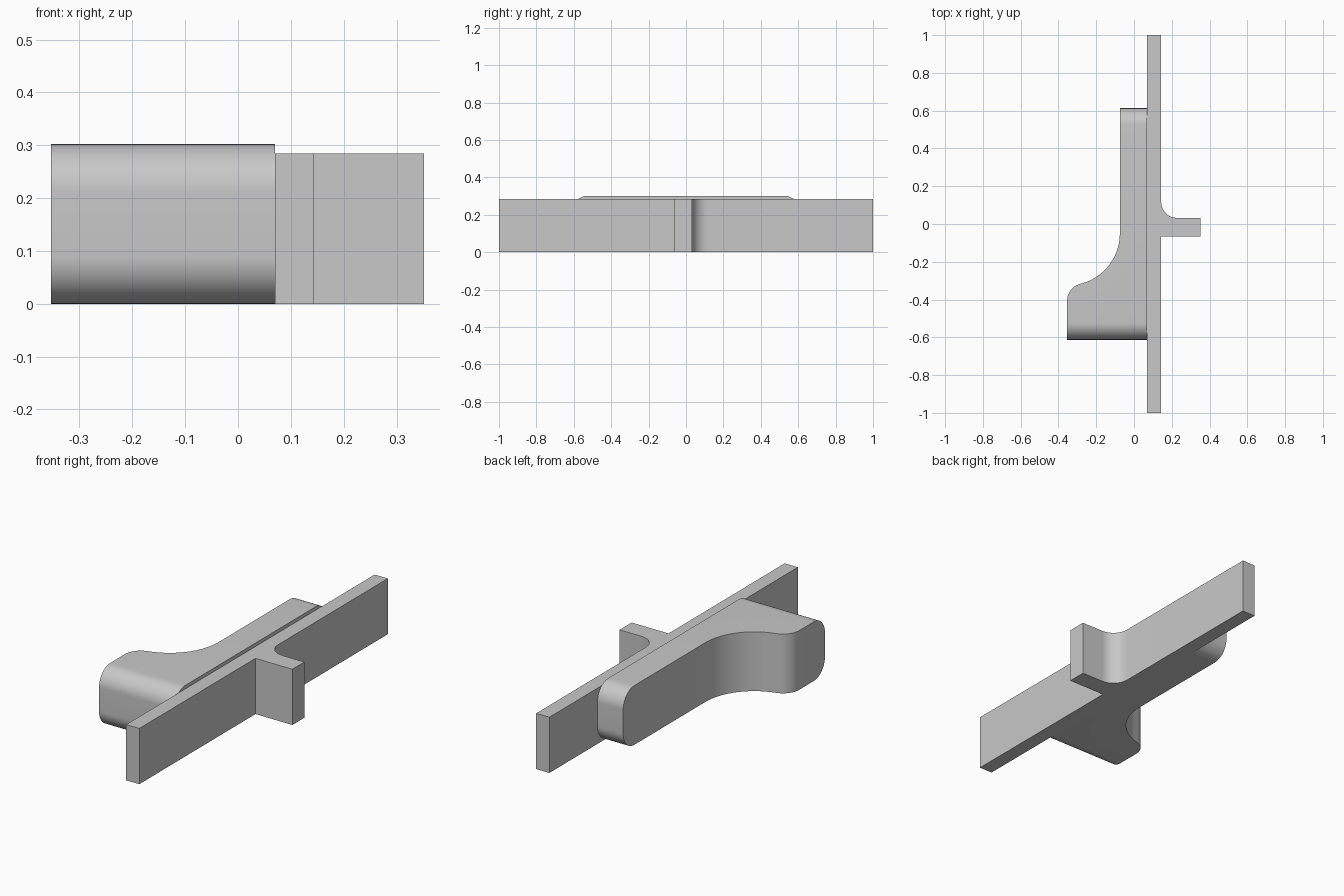
import bpy
import bmesh
from math import cos, sin, atan2, pi
from mathutils import Vector

cube = bpy.data.objects.get("Cube")
if cube:
    bpy.data.objects.remove(cube, do_unlink=True)

# Single plain grey
grey = bpy.data.materials.new("plain_grey")
grey.use_nodes = True
colour = (0.58, 0.58, 0.58, 1)
grey.diffuse_color = colour
grey.node_tree.nodes["Principled BSDF"].inputs["Base Color"].default_value = colour


def arc(centre, radius, start, end, steps=16):
    """Points along an arc between two angles."""
    angles = [start + (end - start) * i / steps for i in range(steps + 1)]
    return [(centre[0] + radius * cos(a), centre[1] + radius * sin(a)) for a in angles]


def extrude_outline(name, outline, height, end_radius=0):
    """Extrude a plan outline upward, optionally rounding its two ends in y."""
    bm = bmesh.new()
    base = bm.faces.new([bm.verts.new((x, y, 0)) for x, y in outline])
    top = bmesh.ops.extrude_face_region(bm, geom=[base])
    verts = [g for g in top["geom"] if isinstance(g, bmesh.types.BMVert)]
    bmesh.ops.translate(bm, verts=verts, vec=Vector((0, 0, height)))
    if end_radius:
        ys = [y for _, y in outline]
        ends = [e for e in bm.edges
                if abs(e.verts[0].co.z - e.verts[1].co.z) < 1e-4
                and any(all(abs(v.co.y - y) < 1e-4 for v in e.verts)
                        for y in (min(ys), max(ys)))]
        bmesh.ops.bevel(bm, geom=ends, offset=end_radius, offset_type='OFFSET',
                        segments=14, profile=0.5, affect='EDGES')
    bmesh.ops.recalc_face_normals(bm, faces=bm.faces[:])
    mesh = bpy.data.meshes.new(name)
    bm.to_mesh(mesh)
    bm.free()
    mesh.materials.append(grey)
    obj = bpy.data.objects.new(name, mesh)
    bpy.context.collection.objects.link(obj)
    bpy.ops.object.select_all(action='DESELECT')
    obj.select_set(True)
    bpy.context.view_layer.objects.active = obj
    bpy.ops.object.shade_smooth_by_angle(angle=pi / 6)
    return obj


# Long plate with a short tab, filleted on one side
plate_left, plate_right = 0.07, 0.144
tab_end, tab_front, tab_back, fillet = 0.352, -0.065, 0.032, 0.085
plate = [(plate_left, -1), (plate_right, -1), (plate_right, tab_front),
         (tab_end, tab_front), (tab_end, tab_back)]
plate += arc((plate_right + fillet, tab_back + fillet), fillet, -pi / 2, -pi)
plate += [(plate_right, 1), (plate_left, 1)]
extrude_outline("plate_with_tab", plate, 0.284)

# Grip body: concave sweep flowing into a rounded toe
hollow, hollow_r = (-0.35, -0.05), 0.275
toe, toe_r = (-0.264, -0.405), 0.09
meet = atan2(toe[1] - hollow[1], toe[0] - hollow[0])
body = [(plate_left, -0.613), (plate_left, 0.613), (-0.075, 0.613)]
body += arc(hollow, hollow_r, 0, meet)
body += arc(toe, toe_r, meet + pi, pi)
body += [(-0.354, -0.613)]
extrude_outline("grip_body", body, 0.302, end_radius=0.09)
